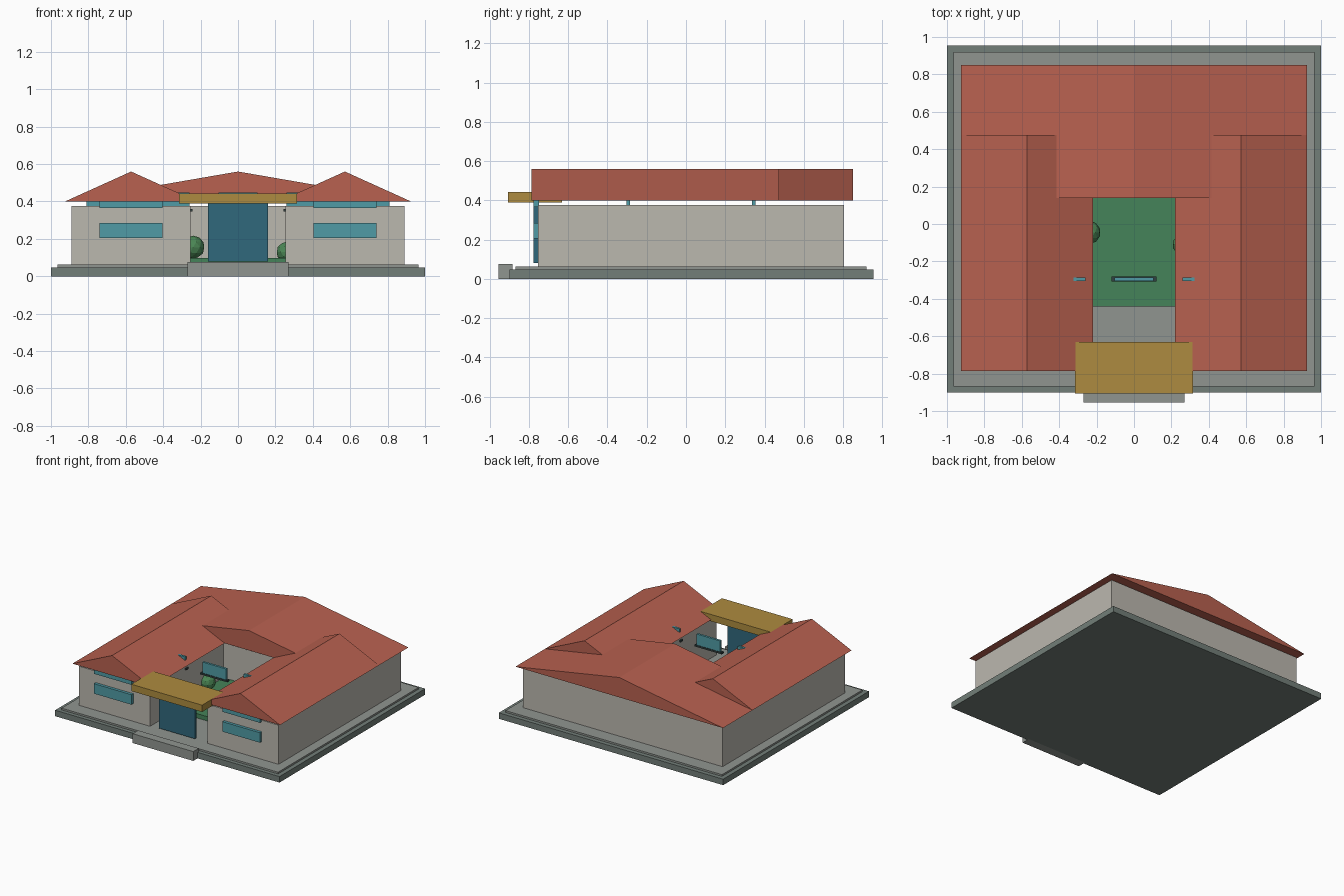
import bpy

if "Cube" in bpy.data.objects:
    bpy.data.objects.remove(bpy.data.objects["Cube"])


def mat(name, rgb):
    m = bpy.data.materials.new(name)
    m.diffuse_color = (*rgb, 1)
    m.use_nodes = True
    m.node_tree.nodes["Principled BSDF"].inputs["Base Color"].default_value = m.diffuse_color
    return m


SLAB = mat("slab_dark", (0.17, 0.21, 0.19))
PAVE = mat("paving", (0.28, 0.30, 0.28))
WALL = mat("plaster", (0.50, 0.48, 0.43))
TILE = mat("roof_tile", (0.48, 0.12, 0.08))
GLASS = mat("glass", (0.08, 0.33, 0.38))
DOOR = mat("door_teal", (0.03, 0.14, 0.20))
WOOD = mat("canopy_wood", (0.42, 0.26, 0.05))
GRASS = mat("grass", (0.06, 0.23, 0.10))
LEAF = mat("leaf", (0.07, 0.24, 0.09))
FRAME = mat("frame_dark", (0.03, 0.05, 0.05))


def mesh_object(name, verts, faces, material):
    me = bpy.data.meshes.new(name)
    me.from_pydata(verts, [], faces)
    me.materials.append(material)
    ob = bpy.data.objects.new(name, me)
    bpy.context.collection.objects.link(ob)
    return ob


def box(name, x, y, z, material):
    verts = [(a, b, c) for c in z for b in y for a in x]
    faces = [(0, 2, 3, 1), (4, 5, 7, 6), (0, 1, 5, 4),
             (2, 6, 7, 3), (0, 4, 6, 2), (1, 3, 7, 5)]
    return mesh_object(name, verts, faces, material)


def gable(name, x, y, z, material):
    # Triangular prism with its ridge running along y
    mid = (x[0] + x[1]) / 2
    verts = [p for b in y for p in ((x[0], b, z[0]), (x[1], b, z[0]), (mid, b, z[1]))]
    faces = [(0, 1, 2), (3, 5, 4), (0, 3, 4, 1), (1, 4, 5, 2), (0, 2, 5, 3)]
    return mesh_object(name, verts, faces, material)


def span(side, a, b):
    return sorted((side * a, side * b))


# Base, paving, entry step and courtyard lawn
box("base_slab", (-1, 1), (-0.90, 0.955), (0, 0.048), SLAB)
box("paving_slab", (-0.965, 0.965), (-0.868, 0.92), (0.048, 0.062), PAVE)
box("entry_step", (-0.27, 0.27), (-0.955, -0.885), (0, 0.075), PAVE)
box("courtyard_lawn", (-0.255, 0.255), (-0.44, 0.18), (0.062, 0.097), GRASS)

# Rear block
box("rear_walls", (-0.89, 0.89), (0.18, 0.805), (0.062, 0.377), WALL)
gable("rear_roof", (-0.925, 0.925), (0.14, 0.85), (0.40, 0.56), TILE)

# Two side wings with front windows
for side, label in ((-1, "left"), (1, "right")):
    box(label + "_wing_walls", span(side, 0.255, 0.89), (-0.755, 0.44), (0.062, 0.377), WALL)
    gable(label + "_wing_roof", span(side, 0.218, 0.925), (-0.787, 0.475), (0.40, 0.56), TILE)
    for level, z in (("lower", 0.205), ("upper", 0.365)):
        box(f"{label}_{level}_window", span(side, 0.405, 0.74),
            (-0.778, -0.75), (z, z + 0.08), GLASS)

# Clerestory panels on dark sills, in two rows
for row, y in (("front", -0.295), ("rear", 0.345)):
    for label, x in (("left", (-0.81, -0.26)), ("centre", (-0.105, 0.105)), ("right", (0.26, 0.81))):
        box(f"{row}_{label}_clerestory", x, (y - 0.009, y + 0.009), (0.36, 0.448), GLASS)
        box(f"{row}_{label}_sill", (x[0] - 0.016, x[1] + 0.016),
            (y - 0.013, y + 0.013), (0.346, 0.36), FRAME)

# Entrance door and canopy
box("entrance_door", (-0.16, 0.16), (-0.776, -0.755), (0.08, 0.40), DOOR)
box("entrance_canopy", (-0.315, 0.315), (-0.907, -0.632), (0.388, 0.443), WOOD)

# Courtyard shrubs
for label, loc, r in (("left", (-0.24, -0.045, 0.155), 0.062), ("right", (0.26, -0.11, 0.13), 0.055)):
    bpy.ops.mesh.primitive_ico_sphere_add(subdivisions=2, radius=r, location=loc)
    ob = bpy.context.object
    ob.name = label + "_shrub"
    ob.data.materials.append(LEAF)
